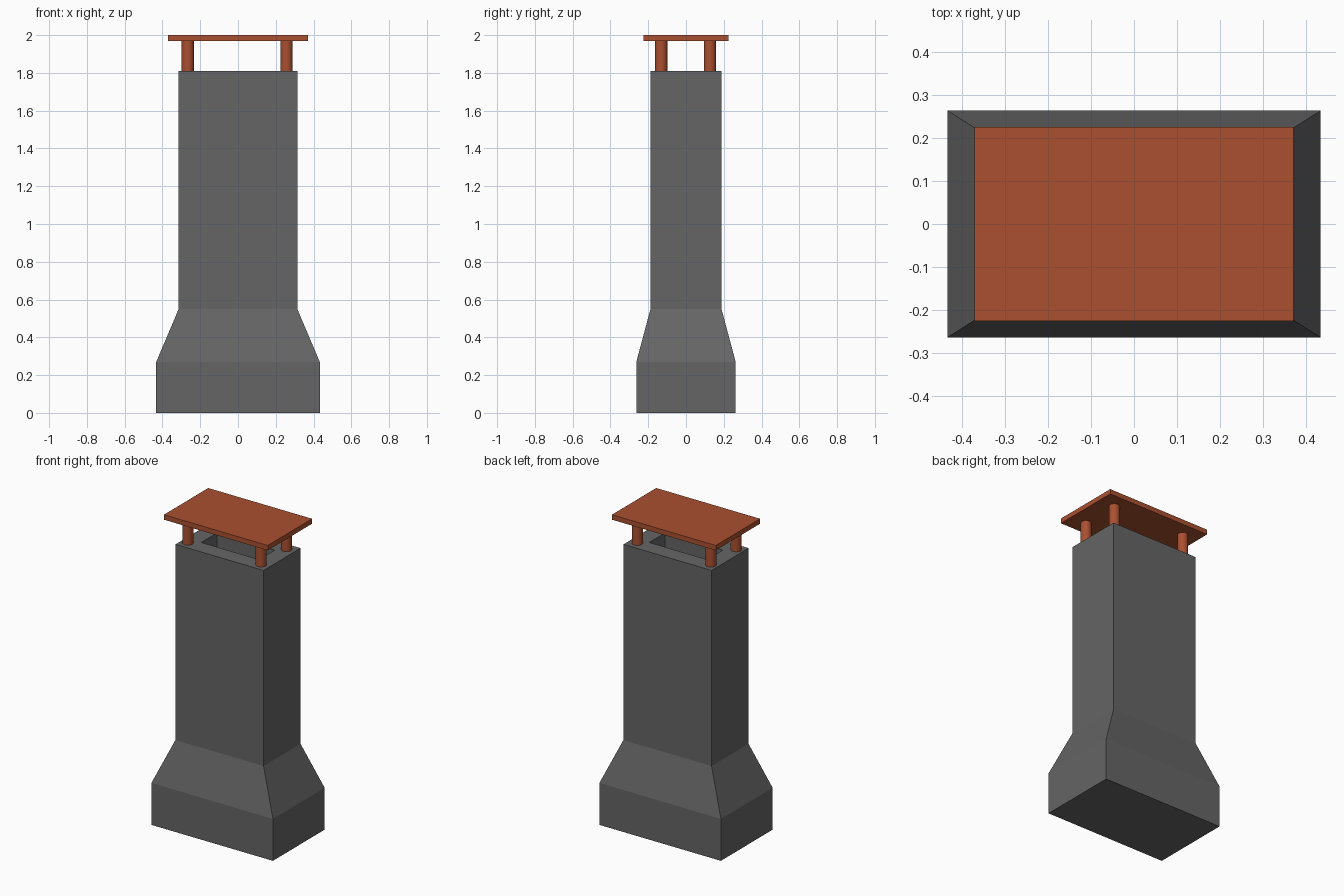
import bpy, bmesh
from math import radians

if "Cube" in bpy.data.objects:
    bpy.data.objects.remove(bpy.data.objects["Cube"])


def material(name, rgb):
    m = bpy.data.materials.new(name)
    m.diffuse_color = (*rgb, 1)
    m.use_nodes = True
    m.node_tree.nodes["Principled BSDF"].inputs["Base Color"].default_value = m.diffuse_color
    return m


STONE = material("dark_stone", (0.13, 0.13, 0.13))
CLAY = material("red_clay", (0.40, 0.08, 0.03))


def stacked_rings(name, rings, mat):
    """Loft rectangular rings (half x, half y, z), closed at both ends."""
    bm = bmesh.new()
    loops = [[bm.verts.new((sx * x, sy * y, z))
              for sx, sy in ((-1, -1), (1, -1), (1, 1), (-1, 1))]
             for x, y, z in rings]
    for a, b in zip(loops, loops[1:]):
        for i in range(4):
            j = (i + 1) % 4
            bm.faces.new((a[i], a[j], b[j], b[i]))
    bm.faces.new(loops[0][::-1])
    bm.faces.new(loops[-1])
    bmesh.ops.recalc_face_normals(bm, faces=bm.faces)
    me = bpy.data.meshes.new(name)
    bm.to_mesh(me)
    bm.free()
    ob = bpy.data.objects.new(name, me)
    bpy.context.collection.objects.link(ob)
    me.materials.append(mat)
    return ob


# Chimney stack: plinth, tapered shoulder, shaft, rim and hollow flue
stacked_rings("chimney_stack", [
    (0.433, 0.263, 0.0), (0.433, 0.263, 0.27),
    (0.314, 0.188, 0.55), (0.314, 0.188, 1.81),
    (0.206, 0.080, 1.81), (0.206, 0.080, 0.55)], STONE)

# Cap slab
stacked_rings("cap_slab", [(0.37, 0.225, 1.968), (0.37, 0.225, 2.0)], CLAY)

# Four round posts carrying the cap
Z0, Z1 = 1.81, 1.968
for side, x in (("left", -0.266), ("right", 0.257)):
    for end, y in (("front", -0.131), ("back", 0.127)):
        bpy.ops.mesh.primitive_cylinder_add(
            vertices=32, radius=0.032, depth=Z1 - Z0, location=(x, y, (Z0 + Z1) / 2))
        post = bpy.context.object
        post.name = f"cap_post_{end}_{side}"
        post.data.materials.append(CLAY)
        bpy.ops.object.shade_smooth_by_angle(angle=radians(30))
